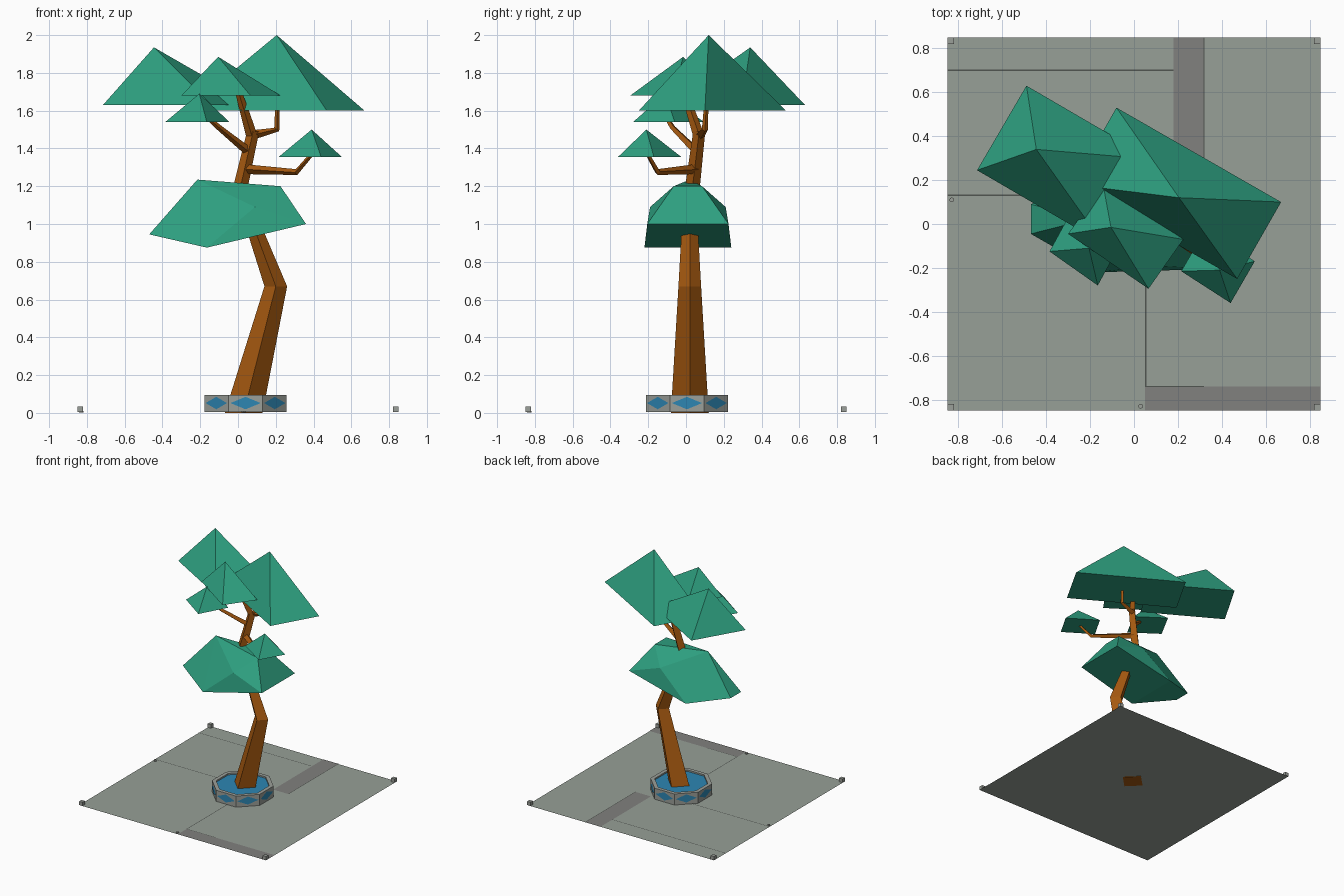
import bpy, bmesh, math
from mathutils import Vector

if "Cube" in bpy.data.objects:
    bpy.data.objects.remove(bpy.data.objects["Cube"])


def material(name, rgb):
    m = bpy.data.materials.new(name)
    m.diffuse_color = (*rgb, 1)
    m.use_nodes = True
    m.node_tree.nodes["Principled BSDF"].inputs["Base Color"].default_value = m.diffuse_color
    return m


LEAF = material("leaf_green", (0.027, 0.35, 0.215))
BARK = material("bark_brown", (0.38, 0.10, 0.005))
WATER = material("water_blue", (0.026, 0.24, 0.45))
PLATE = material("plate_grey_green", (0.31, 0.35, 0.31))
STRIP = material("strip_grey", (0.22, 0.22, 0.21))
SEAM = material("seam_dark", (0.08, 0.09, 0.08))
STONE = material("stone_grey", (0.33, 0.35, 0.32))


def make(name, verts, faces, mat, hull=False):
    bm = bmesh.new()
    vs = [bm.verts.new(v) for v in verts]
    if hull:
        bmesh.ops.convex_hull(bm, input=vs)
    for f in faces:
        bm.faces.new([vs[i] for i in f])
    if len(faces) != 1:
        bmesh.ops.recalc_face_normals(bm, faces=bm.faces)
    me = bpy.data.meshes.new(name)
    bm.to_mesh(me)
    bm.free()
    ob = bpy.data.objects.new(name, me)
    bpy.context.collection.objects.link(ob)
    me.materials.append(mat)
    return ob


def sweep(name, path, radii, level=False):
    """Tapered four-sided limb along a path; level keeps the rings horizontal."""
    pts = [Vector(p) for p in path]
    verts, n = [], len(pts)
    for i, (p, r) in enumerate(zip(pts, radii)):
        t = (pts[min(i + 1, n - 1)] - pts[max(i - 1, 0)]).normalized()
        if level:
            t = Vector((0, 0, 1))
        u = t.cross(Vector((0, 1, 0))).normalized()
        w = t.cross(u)
        for k in range(4):
            a = k * math.pi / 2
            verts.append(p + (u * math.cos(a) + w * math.sin(a)) * r)
    faces = [(i * 4 + k, i * 4 + (k + 1) % 4, i * 4 + 4 + (k + 1) % 4, i * 4 + 4 + k)
             for i in range(n - 1) for k in range(4)]
    faces += [(3, 2, 1, 0), tuple(range(n * 4 - 4, n * 4))]
    return make(name, verts, faces, BARK)


def canopy(name, a, b, c, z, apex):
    """Pyramid over the parallelogram with consecutive corners a, b, c."""
    d = (a[0] + c[0] - b[0], a[1] + c[1] - b[1])
    verts = [(*p, z) for p in (a, b, c, d)] + [apex]
    return make(name, verts, [(3, 2, 1, 0)] + [(i, (i + 1) % 4, 4) for i in range(4)], LEAF)


def rect(name, x0, x1, y0, y1, z, mat):
    return make(name, [(x0, y0, z), (x1, y0, z), (x1, y1, z), (x0, y1, z)], [(0, 1, 2, 3)], mat)


# paved ground with inlaid strips and seams
rect("ground_plate", -0.85, 0.85, -0.85, 0.85, 0.003, PLATE)
rect("back_strip", 0.18, 0.32, 0.2, 0.85, 0.005, STRIP)
rect("front_strip", 0.05, 0.85, -0.85, -0.74, 0.005, STRIP)
for i, (x0, x1, y0, y1) in enumerate([
        (-0.85, 0.18, 0.698, 0.704), (-0.85, -0.15, 0.128, 0.134),
        (0.05, 0.056, -0.74, -0.2), (0.05, 0.32, -0.742, -0.737),
        (0.316, 0.322, 0.2, 0.85)]):
    rect(f"ground_seam_{i}", x0, x1, y0, y1, 0.006, SEAM)

# corner studs and small edge bolts
for sx in (-1, 1):
    for sy in (-1, 1):
        bpy.ops.mesh.primitive_cube_add(size=0.03, location=(sx * 0.835, sy * 0.835, 0.019))
        bpy.context.object.name = "corner_stud"
        bpy.context.object.data.materials.append(STONE)
for x, y in ((-0.83, 0.11), (0.03, -0.83)):
    bpy.ops.mesh.primitive_cylinder_add(vertices=8, radius=0.011, depth=0.008, location=(x, y, 0.007))
    bpy.context.object.name = "edge_bolt"
    bpy.context.object.data.materials.append(STONE)

# octagonal planter wall
CX, CY, APO = 0.04, 0.005, 0.217
verts = []
for apo, z in ((APO, 0.004), (APO, 0.095), (0.187, 0.095), (0.187, 0.004)):
    r = apo / math.cos(math.pi / 8)
    for k in range(8):
        a = math.pi / 8 + k * math.pi / 4
        verts.append((CX + r * math.cos(a), CY + r * math.sin(a), z))
faces = [(j * 8 + k, j * 8 + (k + 1) % 8, (j + 1) % 4 * 8 + (k + 1) % 8, (j + 1) % 4 * 8 + k)
         for j in range(4) for k in range(8)]
make("planter_wall", verts, faces, STONE)

# water surface inside the planter
make("planter_water", [(v[0], v[1], 0.083) for v in verts[16:24]], [tuple(range(8))], WATER)

# diamond inlays around the planter
for k in range(8):
    a = k * math.pi / 4
    n, t = Vector((math.cos(a), math.sin(a), 0)), Vector((-math.sin(a), math.cos(a), 0))
    c = Vector((CX, CY, 0.052)) + n * (APO + 0.002)
    up = Vector((0, 0, 0.033))
    make(f"planter_diamond_{k}", [c - t * 0.08, c - up, c + t * 0.08, c + up], [(0, 1, 2, 3)], WATER)

# trunk and branches
sweep("trunk", [(0.03, 0.02, 0), (0.2, 0.02, 0.67), (0.1, 0.02, 0.94), (0.005, 0.03, 1.16),
                (0.08, 0.07, 1.49)], [0.1, 0.06, 0.045, 0.04, 0.032], level=True)
sweep("top_branch", [(0.075, 0.07, 1.46), (0.03, 0.02, 1.61), (-0.01, -0.02, 1.74)], [0.03, 0.023, 0.015])
sweep("upper_right_branch", [(0.07, 0.075, 1.47), (0.205, 0.1, 1.50), (0.21, 0.11, 1.68)],
      [0.026, 0.016, 0.01])
sweep("upper_left_branch", [(0.06, 0.06, 1.38), (-0.10, -0.07, 1.51), (-0.19, -0.12, 1.59)],
      [0.024, 0.015, 0.01])
sweep("lower_right_branch", [(0.04, 0.045, 1.29), (0.31, -0.15, 1.275), (0.40, -0.21, 1.38)],
      [0.026, 0.016, 0.01])

# pyramid canopies
canopy("canopy_large", (-0.08, 0.53), (0.67, 0.10), (0.47, -0.25), 1.60, (0.205, 0.12, 2.0))
canopy("canopy_back_left", (-0.49, 0.63), (-0.715, 0.245), (-0.14, -0.09), 1.63, (-0.445, 0.34, 1.935))
canopy("canopy_middle", (-0.30, -0.045), (0.066, -0.295), (0.225, -0.07), 1.68, (-0.105, -0.015, 1.885))
canopy("canopy_small_left", (-0.385, -0.125), (-0.165, -0.28), (-0.045, -0.06), 1.54, (-0.205, -0.11, 1.69))
canopy("canopy_small_right", (0.215, -0.215), (0.44, -0.36), (0.55, -0.17), 1.355, (0.39, -0.21, 1.5))

# faceted lower foliage mass
lump = [(-0.47, -0.045, 0.945), (-0.47, 0.09, 0.945), (-0.215, 0.02, 1.235)]
for x, y, z in ((0.225, 0.075, 1.20), (0.09, 0.2, 1.09), (0.36, 0.215, 1.0), (-0.165, 0.23, 0.875)):
    lump += [(x, 0.01 + y, z), (x, 0.01 - y, z)]
make("lower_foliage", lump, [], LEAF, hull=True)
